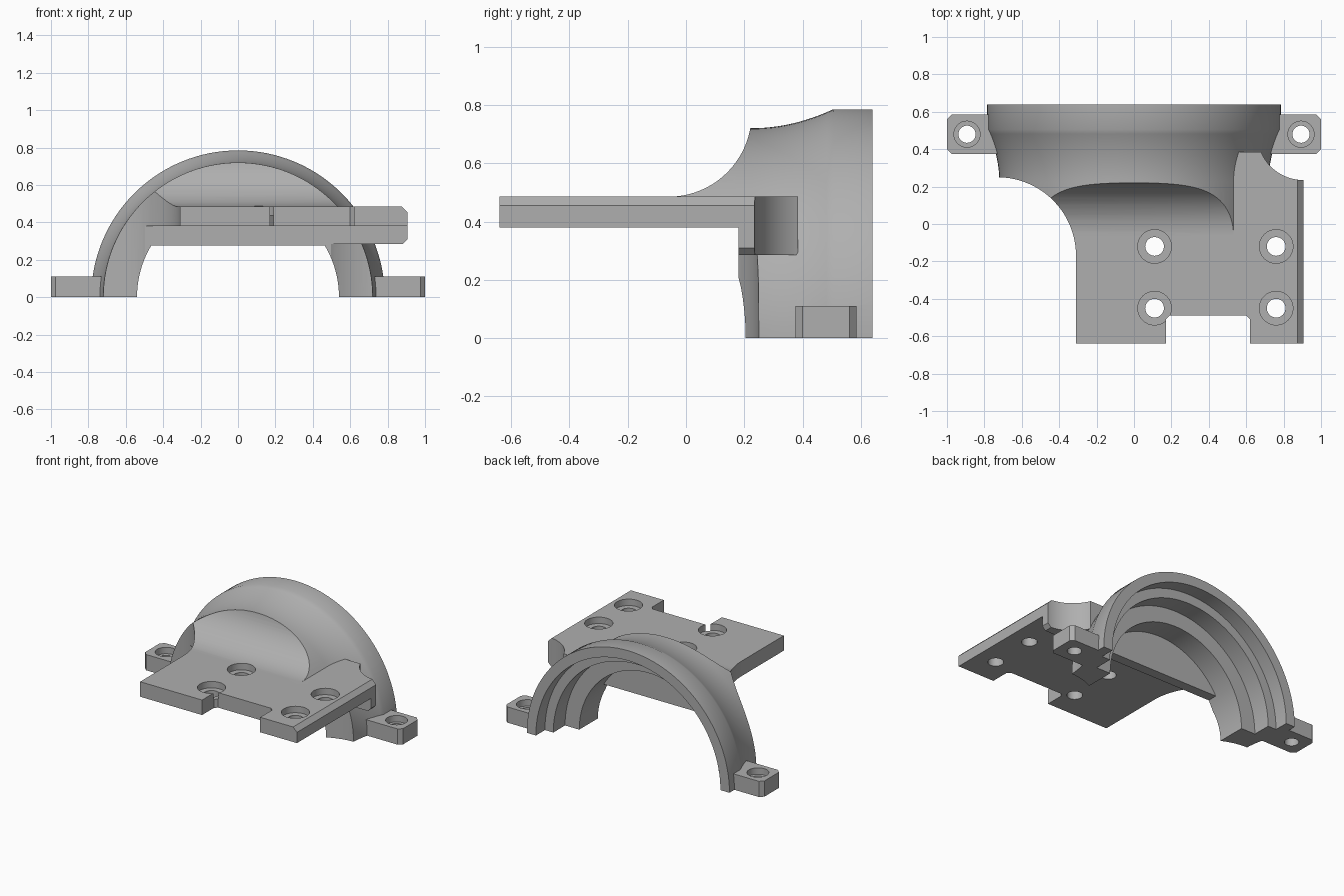
import bpy
import bmesh
from math import sin, cos, pi, radians

if "Cube" in bpy.data.objects:
    bpy.data.objects.remove(bpy.data.objects["Cube"])

grey = bpy.data.materials.new("plain_grey")
grey.use_nodes = True
grey.diffuse_color = (0.43, 0.43, 0.43, 1)
grey.node_tree.nodes["Principled BSDF"].inputs["Base Color"].default_value = (0.43, 0.43, 0.43, 1)


def finish(bm, name):
    bmesh.ops.recalc_face_normals(bm, faces=bm.faces)
    mesh = bpy.data.meshes.new(name)
    bm.to_mesh(mesh)
    bm.free()
    mesh.materials.append(grey)
    ob = bpy.data.objects.new(name, mesh)
    bpy.context.collection.objects.link(ob)
    return ob


def prism(name, points, axis, lo, hi):
    """Extrude a 2D outline along x, y or z."""
    place = {"x": lambda a, b, d: (d, a, b),
             "y": lambda a, b, d: (a, d, b),
             "z": lambda a, b, d: (a, b, d)}[axis]
    bm = bmesh.new()
    ends = [[bm.verts.new(place(a, b, d)) for a, b in points] for d in (lo, hi)]
    for ring in ends:
        bm.faces.new(ring)
    n = len(points)
    for i in range(n):
        j = (i + 1) % n
        bm.faces.new((ends[0][i], ends[0][j], ends[1][j], ends[1][i]))
    return finish(bm, name)


def lathe(name, profile, segments=128):
    """Turn a (y, radius) profile around the y axis into a closed solid."""
    bm = bmesh.new()
    rings = [[bm.verts.new((r * cos(2 * pi * k / segments), y, r * sin(2 * pi * k / segments)))
              for k in range(segments)] for y, r in profile]
    for a, b in zip(rings, rings[1:]):
        for k in range(segments):
            m = (k + 1) % segments
            bm.faces.new((a[k], a[m], b[m], b[k]))
    bm.faces.new(rings[0])
    bm.faces.new(rings[-1])
    return finish(bm, name)


def arc(cx, cy, r, start, end, steps=20):
    return [(cx + r * cos(radians(start + (end - start) * i / steps)),
             cy + r * sin(radians(start + (end - start) * i / steps))) for i in range(steps + 1)]


def box(name, x0, x1, y0, y1, z0, z1):
    return prism(name, [(x0, y0), (x1, y0), (x1, y1), (x0, y1)], "z", z0, z1)


def combine(target, other, operation):
    mod = target.modifiers.new("join", "BOOLEAN")
    mod.operation = operation
    mod.solver = "EXACT"
    mod.object = other
    bpy.context.view_layer.update()
    graph = bpy.context.evaluated_depsgraph_get()
    mesh = bpy.data.meshes.new_from_object(target.evaluated_get(graph))
    target.modifiers.clear()
    target.data = mesh
    bpy.data.objects.remove(other)


def add(other):
    combine(body, other, "UNION")


def cut(other):
    combine(body, other, "DIFFERENCE")


# Round shell with a flared rim at the back
flare = [(0.225 + 0.28 * i / 12, 0.72 + 0.065 * (i / 12) ** 2) for i in range(13)]
body = lathe("clamp_bracket", [(-0.2, 0.72)] + flare + [(0.64, 0.785)])

# Mounting plate with a front notch and a curved rear corner
plate = [(-0.45, -0.64), (0.17, -0.64), (0.17, -0.51), (0.19, -0.49), (0.60, -0.49),
         (0.62, -0.51), (0.62, -0.64), (0.905, -0.64)]
plate += arc(0.905, 0.48, 0.245, 270, 203) + [(0.45, 0.385), (0, 0.2), (-0.45, 0.2)]
add(prism("mounting_plate", plate, "z", 0.285, 0.485))

# Bolt lugs on both sides
for s in (-1, 1):
    lug = [(s * x, y) for x, y in [(0.68, 0.375), (0.975, 0.375), (1.0, 0.40),
                                   (1.0, 0.56), (0.975, 0.585), (0.68, 0.585)]]
    add(prism("bolt_lug", lug, "z", 0, 0.11))

# Flat base and thinner front of the plate
cut(box("base_cutter", -1.2, 1.2, -1, 1, -1, 0))
cut(box("underside_cutter", -1.2, 1.2, -1, 0.18, -0.1, 0.38))

# Concave scoop from the plate up to the shell
scoop = [(-0.9, 0.485)] + arc(-0.06, 0.77, 0.285, 270, 360) + [(0.225, 1.1), (-0.9, 1.1)]
cut(prism("scoop_cutter", scoop, "x", -1.2, 1.2))

# Rounded side cutaways: full height on one side, below the plate on the other
for s, top in ((-1, 1.2), (1, 0.285)):
    side = [(0.31, -0.9)] + arc(0.73, -0.17, 0.42, 180, 90) + [(1.2, 0.25), (1.2, -0.9)]
    cut(prism("side_cutter", [(s * x, y) for x, y in side], "z", -0.1, top))

# Chamfered long edge of the plate
cut(prism("top_edge_cutter", [(0.875, 0.485), (0.905, 0.455), (0.95, 0.41), (0.95, 0.53), (0.83, 0.53)],
          "y", -0.9, 0.5))
cut(prism("low_edge_cutter", [(0.88, 0.285), (0.905, 0.31), (0.95, 0.355), (0.95, 0.24), (0.835, 0.24)],
          "y", -0.9, 0.5))

# Stepped bore and the flat-topped front opening
cut(lathe("bore_cutter", [(0.25, 0.54), (0.41, 0.54), (0.41, 0.65), (0.54, 0.65),
                          (0.54, 0.715), (0.8, 0.715)]))
opening = [(0.54, -0.1)] + [(x, min(z, 0.285)) for x, z in arc(0, 0, 0.54, 0, 180, 64)
                            if z < 0.285] + [(-0.54, -0.1)]
cut(prism("opening_cutter", opening, "y", 0.05, 0.3))

# Counterbored screw holes
holes = [(x, y, 0.485, 0.05, 0.09) for x in (0.11, 0.76) for y in (-0.12, -0.45)]
holes += [(s * 0.893, 0.48, 0.11, 0.046, 0.07) for s in (-1, 1)]
for x, y, top, small, large in holes:
    cut(prism("hole_cutter", arc(x, y, small, 0, 348.75, 31), "z", top - 0.25, top + 0.1))
    cut(prism("counterbore_cutter", arc(x, y, large, 0, 348.75, 31), "z", top - 0.045, top + 0.1))

bpy.ops.object.select_all(action="DESELECT")
body.select_set(True)
bpy.context.view_layer.objects.active = body
bpy.ops.object.shade_smooth_by_angle(angle=radians(25))
